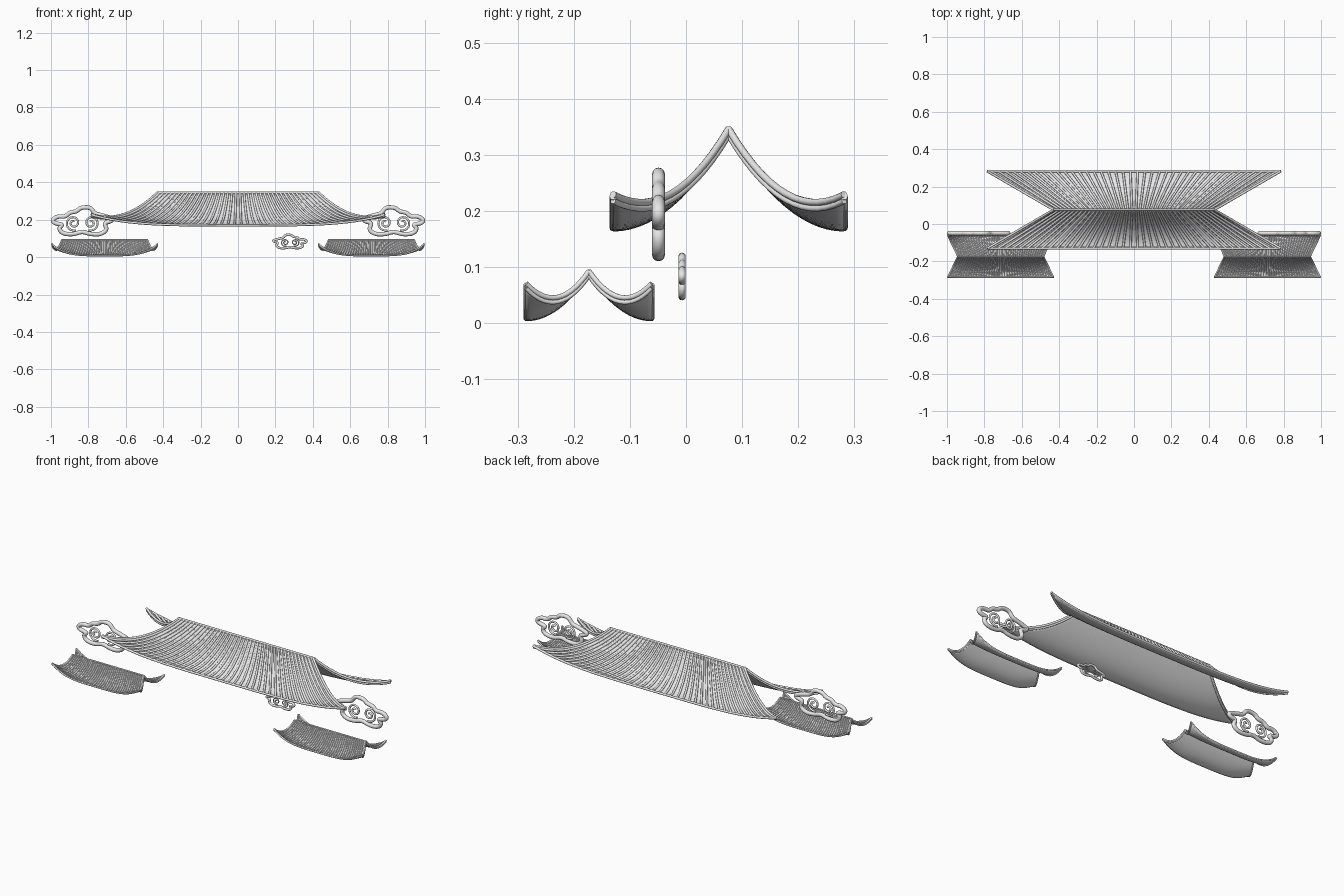
import bpy
import math
from mathutils import Vector

cube = bpy.data.objects.get("Cube")
if cube:
    bpy.data.objects.remove(cube, do_unlink=True)

grey = bpy.data.materials.new("light grey")
grey.use_nodes = True
grey.diffuse_color = (0.8, 0.8, 0.8, 1)
grey.node_tree.nodes["Principled BSDF"].inputs["Base Color"].default_value = grey.diffuse_color


def tubes(name, paths, radius, closed=False, kind='POLY', res=2):
    """Round tubes along paths, turned into one mesh."""
    cu = bpy.data.curves.new(name, 'CURVE')
    cu.dimensions = '3D'
    cu.bevel_depth = radius
    cu.bevel_resolution = res
    cu.use_fill_caps = True
    cu.resolution_u = 6
    for path in paths:
        sp = cu.splines.new(kind)
        sp.points.add(len(path) - 1)
        for point, co in zip(sp.points, path):
            point.co = (*co, 1)
        sp.use_cyclic_u = closed
        if kind == 'NURBS':
            sp.order_u = 3
            sp.use_endpoint_u = not closed
        sp.use_smooth = True
    cu.materials.append(grey)
    ob = bpy.data.objects.new(name, cu)
    bpy.context.collection.objects.link(ob)
    bpy.ops.object.select_all(action='DESELECT')
    ob.select_set(True)
    bpy.context.view_layer.objects.active = ob
    bpy.ops.object.convert(target='MESH')


def sheet(name, surface, cols, rows, thickness):
    """Smooth curved panel under the tiles."""
    verts = [surface(2 * i / cols - 1, j / rows) for j in range(rows + 1) for i in range(cols + 1)]
    w = cols + 1
    faces = [(j * w + i, j * w + i + 1, (j + 1) * w + i + 1, (j + 1) * w + i)
             for j in range(rows) for i in range(cols)]
    me = bpy.data.meshes.new(name)
    me.from_pydata(verts, [], faces)
    me.materials.append(grey)
    ob = bpy.data.objects.new(name, me)
    bpy.context.collection.objects.link(ob)
    if me.polygons[0].normal.z < 0:
        me.flip_normals()
    solid = ob.modifiers.new("thickness", 'SOLIDIFY')
    solid.thickness = thickness
    solid.offset = -1
    bpy.ops.object.select_all(action='DESELECT')
    ob.select_set(True)
    bpy.context.view_layer.objects.active = ob
    bpy.ops.object.shade_smooth_by_angle()


def roof(name, cx, ridge_y, ridge_z, eave_z, depth, ridge_half, eave_half,
         lift, rib_r, trim_r, ribs=40, steps=14):
    for side, label in ((-1, "front"), (1, "back")):
        def surface(u, s, up=0.0):
            x = cx + u * (ridge_half + (eave_half - ridge_half) * s)
            z = eave_z + (ridge_z - eave_z) * (1 - s) ** 2 + lift * s ** 2 * abs(u) ** 4
            return Vector((x, ridge_y + side * depth * s, z + up))

        sheet(f"{name}_{label}_panel", surface, 40, steps, trim_r * 0.6)
        # round tile rows fanning from ridge to eave
        rows = [[surface(2 * (i + 0.5) / ribs - 1, j / steps, rib_r * 0.4) for j in range(steps + 1)]
                for i in range(ribs)]
        tubes(f"{name}_{label}_tile_rows", rows, rib_r)
        # doubled round trim on the hips, single on the eave
        for part, up, size in (("upper", 0.7, 0.85), ("lower", -0.8, 0.7)):
            hips = [[surface(e, j / steps, trim_r * up) for j in range(steps + 1)] for e in (-1, 1)]
            tubes(f"{name}_{label}_{part}_hip_trim", hips, trim_r * size, res=3)
        eave = [surface(i / 20 - 1, 1, trim_r * 0.3) for i in range(41)]
        tubes(f"{name}_{label}_eave_trim", [eave], trim_r * 0.85, res=3)
    ends = [(cx + e * ridge_half, ridge_y, ridge_z + trim_r * 0.5) for e in (-1, 1)]
    tubes(f"{name}_ridge_trim", [ends], trim_r * 0.8, res=3)


roof("main_roof", 0, 0.076, 0.341, 0.168, 0.206, 0.43, 0.785, 0.056, 0.0062, 0.0075)
for sx, label in ((1, "left"), (-1, "right")):
    roof(f"{label}_small_roof", sx * 0.713, -0.173, 0.089, 0.007, 0.112, 0.228, 0.282,
         0.06, 0.0036, 0.0055)

# cloud outline, from the outer tail round over the top
OUTLINE = [(.16, .006), (.13, .026), (.09, .022), (.068, .046), (.03, .05), (.01, .072),
           (-.045, .074), (-.065, .04), (-.1, .032), (-.165, .014), (-.155, -.002),
           (-.115, -.01), (-.135, -.045), (-.1, -.072), (-.04, -.07), (.0, -.055),
           (.05, -.073), (.11, -.066), (.125, -.035), (.1, -.02), (.15, -.012)]


def cloud(name, cx, y, cz, sx, sz, radius):
    ring = [(cx + x * sx, y, cz + z * sz) for x, z in OUTLINE]
    tubes(f"{name}_outline", [ring], radius, closed=True, kind='NURBS', res=4)
    curls = []
    for e in (-1, 1):
        curl = []
        for i in range(31):
            a = math.radians(-110 + i * 20)
            r = 0.042 * (1 - i / 36)
            curl.append((cx + (e * (0.047 + r * math.cos(a))) * sx, y,
                         cz + (r * math.sin(a) - 0.01) * sz))
        curls.append(curl)
    tubes(f"{name}_curls", curls, radius * 0.5, res=3)


for sx, label in ((1, "left"), (-1, "right")):
    cloud(f"{label}_cloud", sx * 0.833, -0.049, 0.193, sx, 1, 0.0115)
cloud("small_cloud", 0.279, -0.007, 0.083, 0.56, 0.5, 0.0065)
